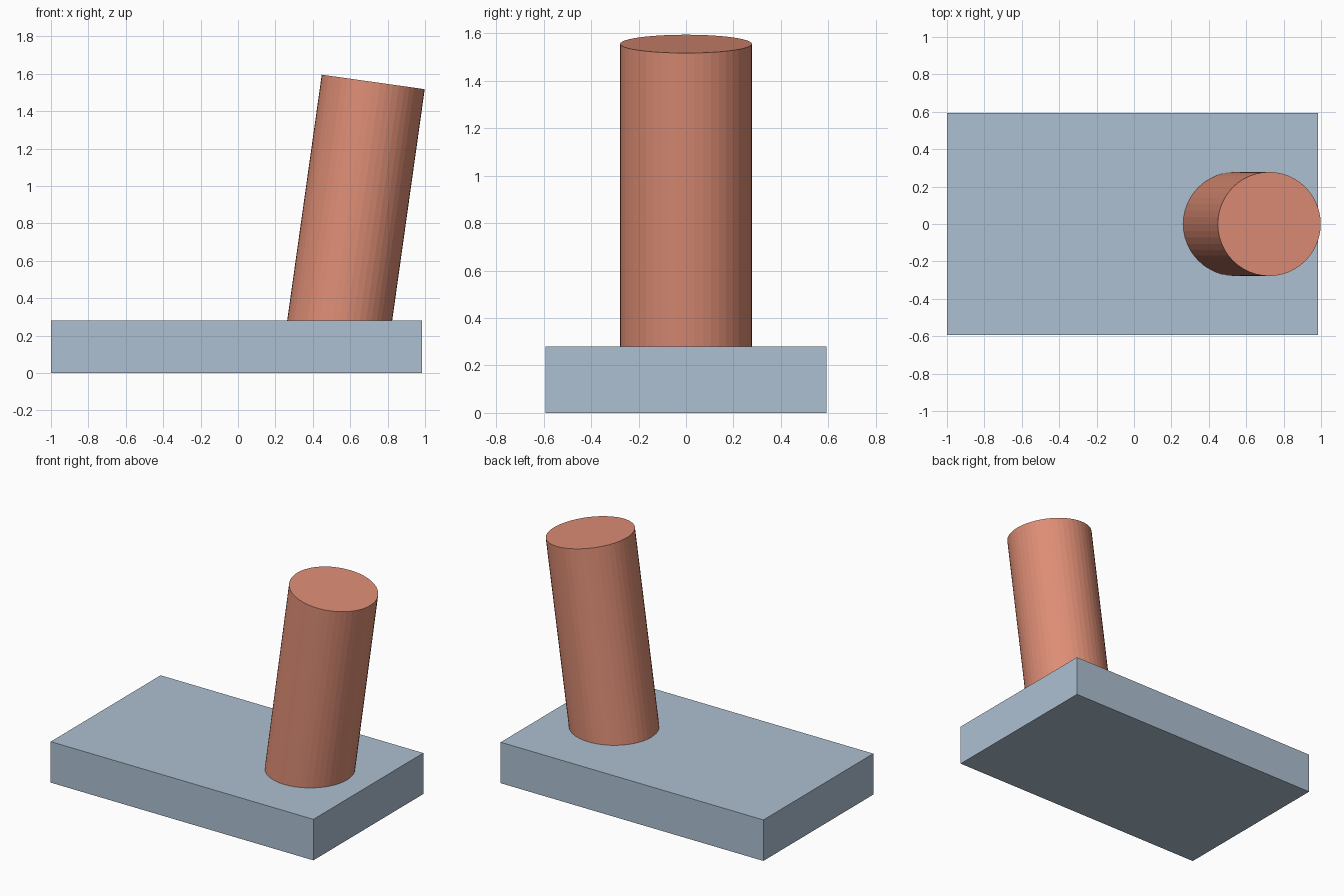
import bpy
from math import radians
from mathutils import Matrix, Vector

default = bpy.data.objects.get("Cube")
if default:
    bpy.data.objects.remove(default, do_unlink=True)


def material(name, colour):
    mat = bpy.data.materials.new(name)
    mat.use_nodes = True
    mat.diffuse_color = (*colour, 1)
    mat.node_tree.nodes["Principled BSDF"].inputs["Base Color"].default_value = (*colour, 1)
    return mat


def finish(name, mat):
    obj = bpy.context.object
    obj.name = name
    obj.data.name = name
    obj.data.materials.append(mat)
    return obj


blue_grey = material("blue_grey", (0.42, 0.53, 0.64))
terracotta = material("terracotta", (0.73, 0.27, 0.18))

# Flat rectangular base slab
LEFT, RIGHT, DEPTH, THICK = -1.0, 0.985, 1.186, 0.28
bpy.ops.mesh.primitive_cube_add(size=1, location=((LEFT + RIGHT) / 2, 0, THICK / 2))
slab = finish("base_slab", blue_grey)
slab.scale = (RIGHT - LEFT, DEPTH, THICK)

# Leaning post, its foot sunk into the slab
LEAN, RADIUS, LENGTH = radians(8), 0.278, 1.38
top = Vector((0.723, 0, 1.556))
axis = Matrix.Rotation(LEAN, 3, "Y") @ Vector((0, 0, 1))
bpy.ops.mesh.primitive_cylinder_add(vertices=48, radius=RADIUS, depth=LENGTH,
                                    location=top - axis * LENGTH / 2, rotation=(0, LEAN, 0))
finish("leaning_post", terracotta)
